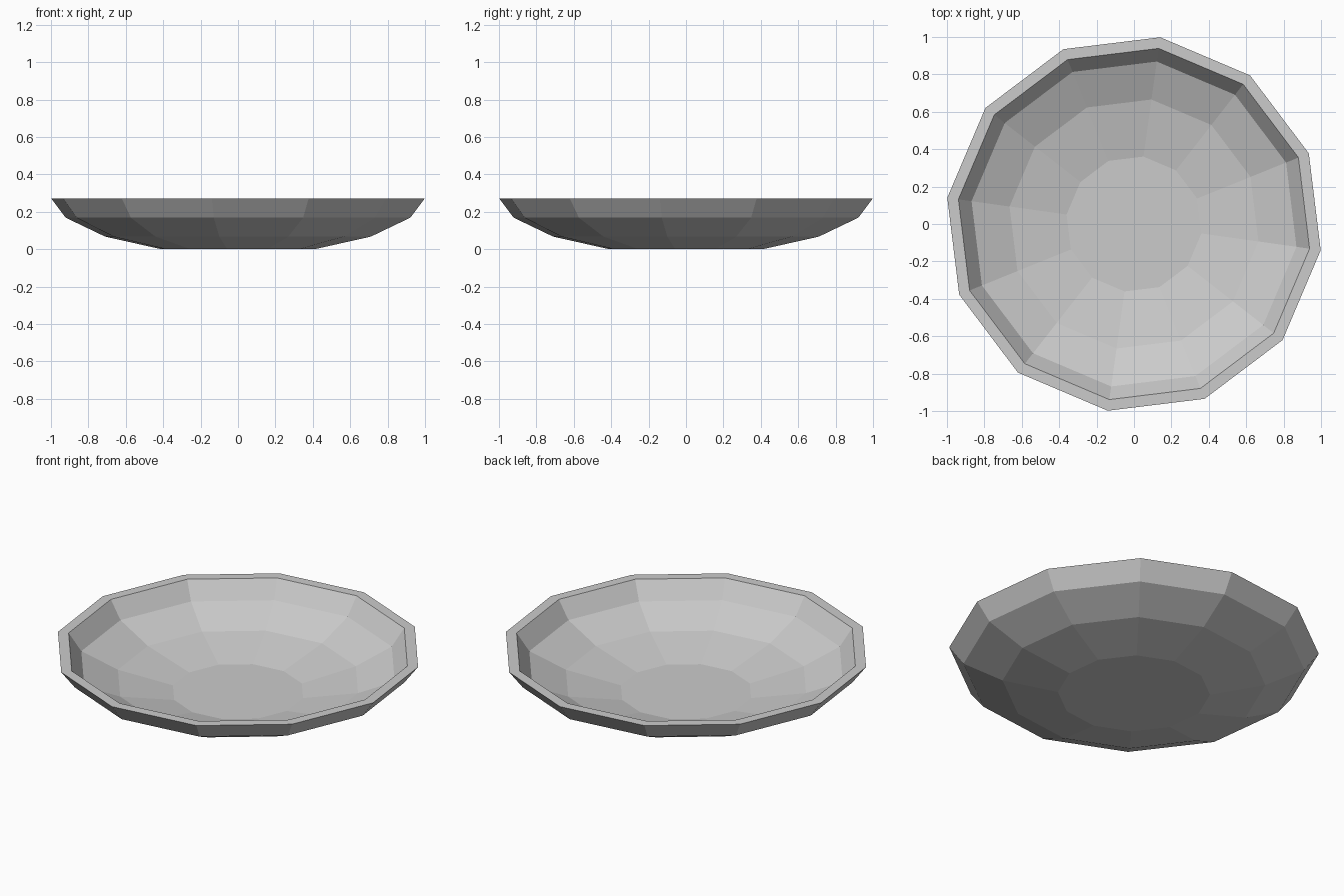
import bpy, bmesh
from math import sin, cos, radians

if "Cube" in bpy.data.objects:
    bpy.data.objects.remove(bpy.data.objects["Cube"])

SIDES = 12
TURN = radians(-8)

# Closed wall section (radius, height): outside going up, then inside going down
PROFILE = [(0.415, 0.0), (0.717, 0.067), (0.93, 0.168), (1.008, 0.27),
           (0.948, 0.27), (0.877, 0.168), (0.672, 0.078), (0.364, 0.016)]


def lathe(name, profile):
    bm = bmesh.new()
    rings = []
    for r, z in profile:
        rings.append([bm.verts.new((r * cos(TURN + radians(360 * i / SIDES)),
                                    r * sin(TURN + radians(360 * i / SIDES)), z))
                      for i in range(SIDES)])
    # Wall and rim facets
    for a, b in zip(rings, rings[1:]):
        for i in range(SIDES):
            j = (i + 1) % SIDES
            bm.faces.new((a[i], a[j], b[j], b[i]))
    # Underside and inner floor
    bm.faces.new(rings[0][::-1])
    bm.faces.new(rings[-1])
    bmesh.ops.recalc_face_normals(bm, faces=bm.faces)
    mesh = bpy.data.meshes.new(name)
    bm.to_mesh(mesh)
    bm.free()
    obj = bpy.data.objects.new(name, mesh)
    bpy.context.collection.objects.link(obj)
    return obj


lathe("shallow_bowl", PROFILE)
